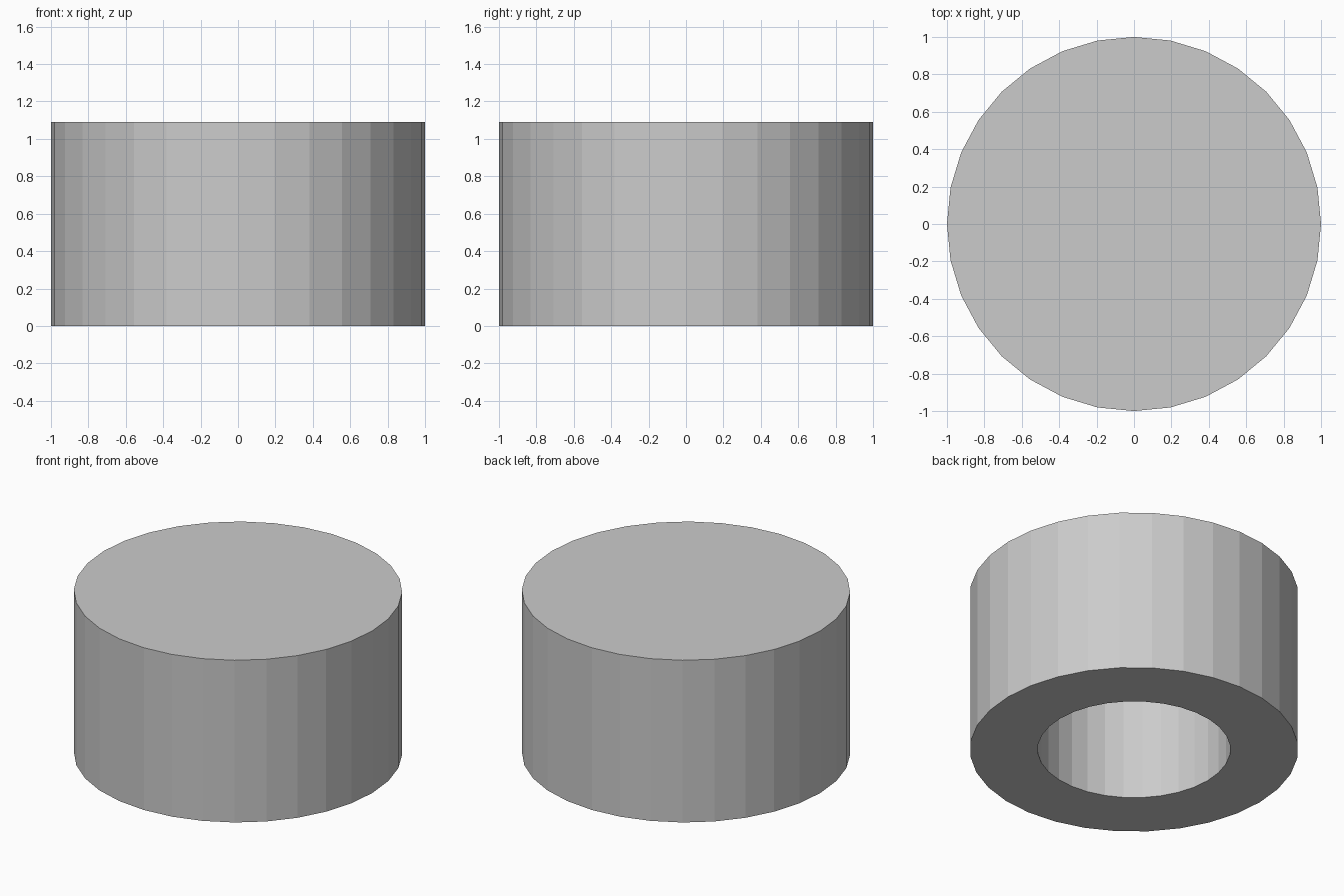
import bpy
import bmesh
from math import cos, sin, tau

if "Cube" in bpy.data.objects:
    bpy.data.objects.remove(bpy.data.objects["Cube"])

SIDES = 32
RADIUS, HEIGHT = 1.0, 1.09
BORE_RADIUS, BORE_DEPTH = 0.587, 0.88

bm = bmesh.new()


def ring(radius, z):
    return [bm.verts.new((radius * sin(tau * i / SIDES), radius * cos(tau * i / SIDES), z))
            for i in range(SIDES)]


# Profile from the top rim, down the outside, across the base and up the bore
profile = [(RADIUS, HEIGHT), (RADIUS, 0), (BORE_RADIUS, 0), (BORE_RADIUS, BORE_DEPTH)]
rings = [ring(r, z) for r, z in profile]
for a, b in zip(rings, rings[1:]):
    for i in range(SIDES):
        j = (i + 1) % SIDES
        bm.faces.new((a[i], a[j], b[j], b[i]))

# Closed top and blind end of the bore
bm.faces.new(rings[0])
bm.faces.new(rings[-1])
bmesh.ops.recalc_face_normals(bm, faces=bm.faces[:])

mesh = bpy.data.meshes.new("hollow_cap")
bm.to_mesh(mesh)
bm.free()
cap = bpy.data.objects.new("hollow_cap", mesh)
bpy.context.collection.objects.link(cap)
